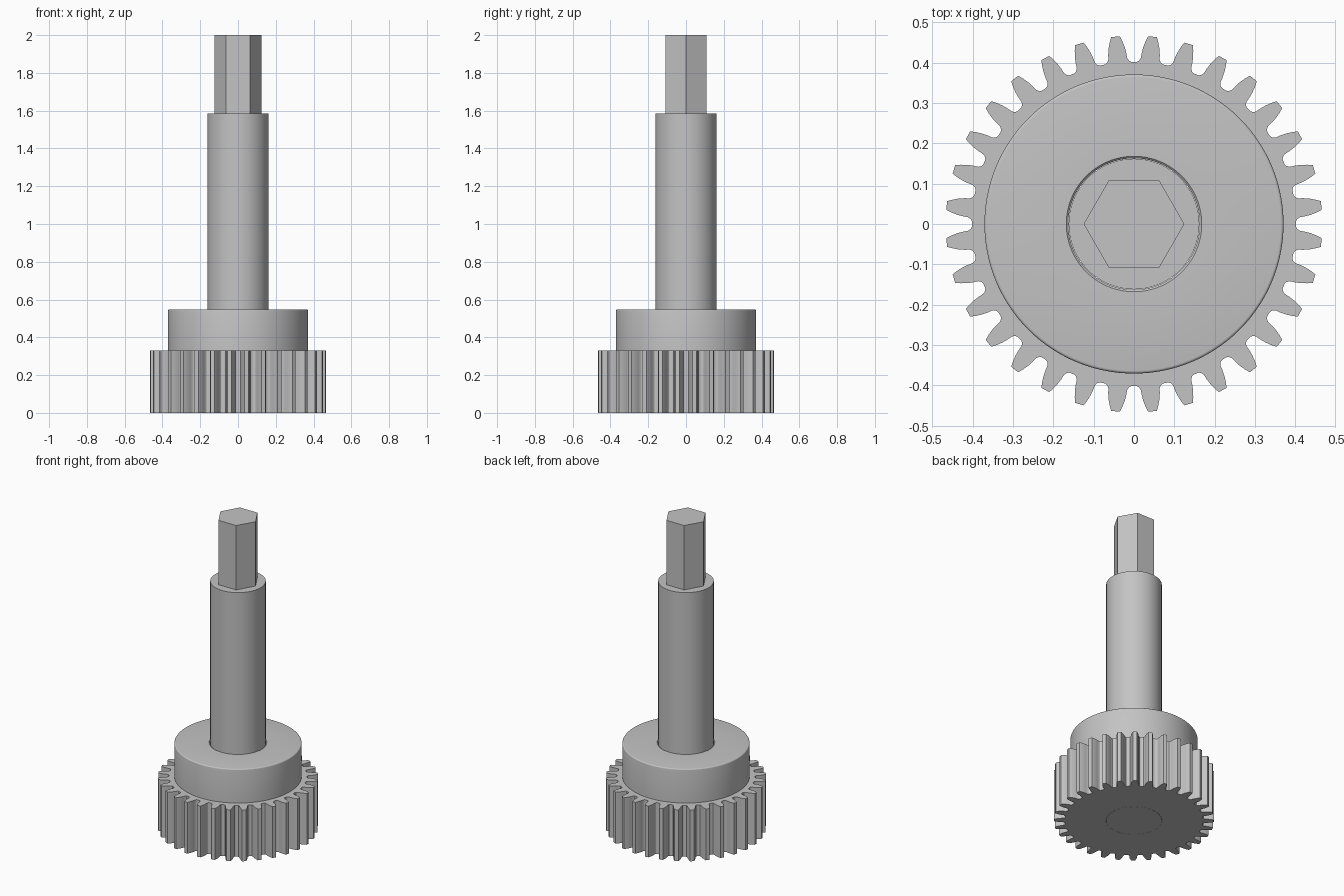
import bpy, bmesh, math

TEETH = 32
GEAR_TOP, HUB_TOP, SHAFT_TOP, TOP = 0.33, 0.548, 1.586, 2.0
SHAFT_R, BORE_R, HUB_R = 0.162, 0.163, 0.371

cube = bpy.data.objects.get("Cube")
if cube:
    bpy.data.objects.remove(cube, do_unlink=True)

steel = bpy.data.materials.new("plain grey steel")
steel.use_nodes = True
GREY = (0.55, 0.55, 0.55, 1)
steel.diffuse_color = GREY
steel.node_tree.nodes["Principled BSDF"].inputs["Base Color"].default_value = GREY


def finish(name, bm):
    """Turn a bmesh into a shaded object."""
    bmesh.ops.recalc_face_normals(bm, faces=bm.faces)
    mesh = bpy.data.meshes.new(name)
    bm.to_mesh(mesh)
    bm.free()
    mesh.materials.append(steel)
    obj = bpy.data.objects.new(name, mesh)
    bpy.context.collection.objects.link(obj)
    bpy.ops.object.select_all(action='DESELECT')
    obj.select_set(True)
    bpy.context.view_layer.objects.active = obj
    bpy.ops.object.shade_smooth_by_angle(angle=math.radians(28))
    return obj


def ring(bm, radius, z, sides):
    return [bm.verts.new((radius * math.cos(math.tau * i / sides),
                          radius * math.sin(math.tau * i / sides), z))
            for i in range(sides)]


def bridge(bm, lower, upper):
    n = len(lower)
    for i in range(n):
        j = (i + 1) % n
        bm.faces.new((lower[i], lower[j], upper[j], upper[i]))


def lathe(name, profile, sides, closed=False):
    """Stack rings along (radius, z) points; cap the ends or close the loop."""
    bm = bmesh.new()
    rings = [ring(bm, r, z, sides) for r, z in profile]
    for a, b in zip(rings, rings[1:]):
        bridge(bm, a, b)
    if closed:
        bridge(bm, rings[-1], rings[0])
    else:
        bm.faces.new(rings[0])
        bm.faces.new(rings[-1])
    return finish(name, bm)


# Toothed ring: half a tooth as (radius, half width), mirrored and repeated
half_tooth = [(0.402, 0.033), (0.405, 0.0275), (0.412, 0.0235), (0.425, 0.0225),
              (0.440, 0.0200), (0.454, 0.0160), (0.467, 0.0110)]
tooth = [(r, -w) for r, w in half_tooth] + [(r, w) for r, w in reversed(half_tooth)]
bm = bmesh.new()
outlines = []
for z in (0, GEAR_TOP):
    loop = []
    for k in range(TEETH):
        centre = math.tau * (k + 0.5) / TEETH
        for r, w in tooth:
            a = centre + w / r
            loop.append(bm.verts.new((r * math.cos(a), r * math.sin(a), z)))
    outlines.append(loop)
bores = [ring(bm, BORE_R, z, len(tooth) * TEETH) for z in (0, GEAR_TOP)]
# Start the bore at the same angle as the first tooth
shift = round(len(tooth) * TEETH * (0.5 / TEETH - 0.033 / 0.402 / math.tau))
bores = [b[shift:] + b[:shift] for b in bores]
bridge(bm, outlines[0], outlines[1])
bridge(bm, bores[0], bores[1])
for outline, bore in zip(outlines, bores):
    bridge(bm, outline, bore)
finish("gear_teeth_ring", bm)

# Hub collar: rounded outer rim and a small countersink around the shaft
R = 0.007
rim = [(HUB_R - R + R * math.cos(t * math.pi / 8),
        HUB_TOP - R + R * math.sin(t * math.pi / 8)) for t in range(5)]
lathe("hub_collar",
      [(BORE_R, GEAR_TOP), (HUB_R, GEAR_TOP)] + rim +
      [(BORE_R + 0.005, HUB_TOP), (BORE_R, HUB_TOP - 0.005)], 128, closed=True)

# Round shaft running through the gear, and the hexagonal drive end
lathe("shaft", [(SHAFT_R, 0), (SHAFT_R, SHAFT_TOP)], 96)
lathe("hex_drive_end", [(0.125, SHAFT_TOP), (0.125, TOP)], 6)
